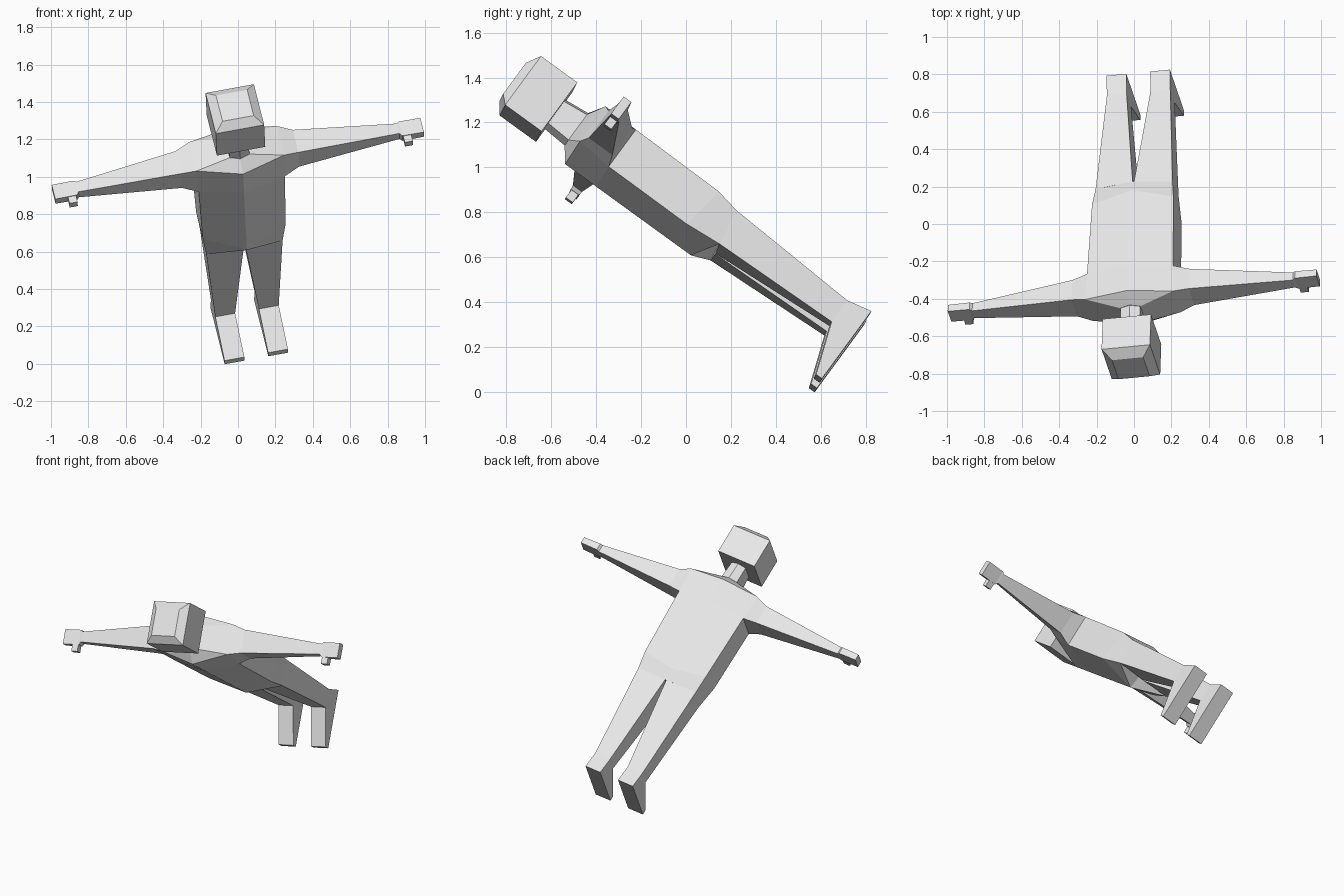
import bpy, bmesh
from mathutils import Matrix, Vector

cube = bpy.data.objects.get("Cube")
if cube:
    bpy.data.objects.remove(cube, do_unlink=True)

grey = bpy.data.materials.new("light grey")
grey.use_nodes = True
COLOUR = (0.8, 0.8, 0.8, 1)
grey.diffuse_color = COLOUR
grey.node_tree.nodes["Principled BSDF"].inputs["Base Color"].default_value = COLOUR

# Flying pose: the figure's own left, back and up directions
left = Vector((0.979, 0.094, 0.178)).normalized()
back = Vector((-0.2, 0.58, 0.79))
back = (back - left * back.dot(left)).normalized()
up = left.cross(back)
pose = Matrix((left, back, up)).transposed().to_4x4()
pose.translation = left * 0.157


def loft(name, rings, closed=True, cap_start=True):
    """Skin matching rings of (left, back, up) points, then mirror the half."""
    bm = bmesh.new()
    loops = [[bm.verts.new(p) for p in ring] for ring in rings]
    count = len(loops[0])
    for a, b in zip(loops, loops[1:]):
        for i in range(count if closed else count - 1):
            j = (i + 1) % count
            bm.faces.new((a[i], a[j], b[j], b[i]))
    if cap_start:
        bm.faces.new(loops[0])
    bm.faces.new(loops[-1])
    bmesh.ops.recalc_face_normals(bm, faces=bm.faces)
    # Half shells are open on the mirror plane, so orient them outwards explicitly
    middle = sum((v.co for v in bm.verts), Vector()) / len(bm.verts)
    if not closed:
        middle.x = 0
    score = sum((f.calc_center_median() - middle).dot(f.normal) * f.calc_area() for f in bm.faces)
    if score < 0:
        bmesh.ops.reverse_faces(bm, faces=bm.faces)
    mesh = bpy.data.meshes.new(name)
    bm.to_mesh(mesh)
    bm.free()
    mesh.materials.append(grey)
    obj = bpy.data.objects.new(name, mesh)
    bpy.context.collection.objects.link(obj)
    obj.matrix_world = pose
    mirror = obj.modifiers.new("Mirror", "MIRROR")
    mirror.use_clip = True
    return obj


def half(u, front, side_front, side_back, rear, width):
    """Half cross-section from the front centre round to the back centre."""
    return [(0, front, u), (width, side_front, u), (width, side_back, u), (0, rear, u)]


def arm_ring(x, front, rear, low, high):
    return [(x, front, high), (x, rear, high), (x, rear, low), (x, front, low)]


# Torso: hips, waist, armpits, shoulders, neck base
hip_front, hip_back = (0.208, 0.56, 0.26), (0.21, 0.728, 0.285)
loft("torso", [
    [(0, 0.484, 0.338), hip_front, hip_back, (0, 0.75, 0.275)],
    [(0, 0.484, 0.345), (0.226, 0.542, 0.43), (0.222, 0.748, 0.40), (0, 0.778, 0.35)],
    half(0.86, 0.484, 0.543, 0.752, 0.79, 0.235),
    half(1.03, 0.484, 0.559, 0.755, 0.80, 0.24),
    half(1.08, 0.55, 0.57, 0.715, 0.735, 0.055),
], closed=False)

# Neck
loft("neck", [
    half(1.06, 0.55, 0.57, 0.715, 0.735, 0.055),
    half(1.21, 0.56, 0.58, 0.70, 0.72, 0.05),
], closed=False)

# Head: box with a low raised crown
loft("head", [
    half(1.197, 0.515, 0.515, 0.79, 0.79, 0.132),
    half(1.397, 0.515, 0.515, 0.79, 0.79, 0.132),
    half(1.435, 0.56, 0.56, 0.735, 0.735, 0.085),
], closed=False)

# Arms, tapering to the wrists and stepping out to the hands
loft("arms", [
    [(0.24, 0.559, 1.03), (0.24, 0.755, 1.03), (0.235, 0.752, 0.86), (0.235, 0.543, 0.86)],
    arm_ring(0.32, 0.578, 0.73, 0.875, 1.005),
    arm_ring(0.875, 0.605, 0.672, 0.922, 0.972),
    arm_ring(0.888, 0.588, 0.684, 0.924, 0.970),
    arm_ring(1.006, 0.588, 0.684, 0.926, 0.968),
])

# Thumbs
loft("thumbs", [
    arm_ring(0.893, 0.545, 0.60, 0.928, 0.966),
    arm_ring(0.937, 0.545, 0.60, 0.928, 0.966),
])

# Legs
INNER, OUTER = 0.065, 0.173
loft("legs", [
    [hip_front, hip_back, (0.004, 0.75, 0.275), (0.006, 0.555, 0.255)],
    [(OUTER, 0.58, -0.347), (OUTER, 0.70, -0.347), (INNER, 0.70, -0.347), (INNER, 0.58, -0.347)],
])

# Feet: wedge profile drawn across the foot's width
profile = [(0.70, -0.347), (0.725, -0.462), (0.345, -0.462), (0.345, -0.43), (0.58, -0.347)]
loft("feet", [[(x, v, u) for v, u in profile] for x in (INNER, OUTER)])
